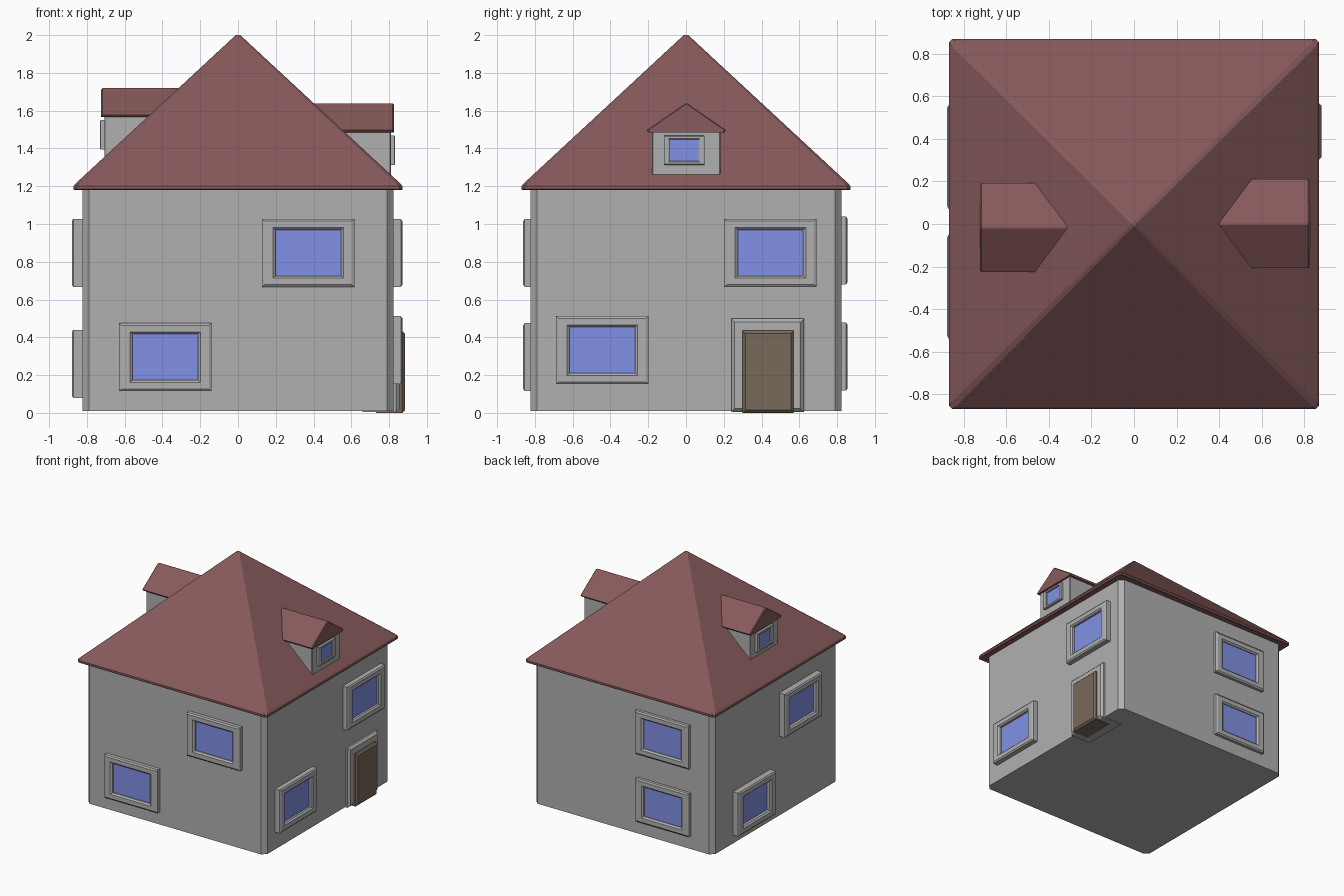
import bpy, bmesh
from math import pi

if "Cube" in bpy.data.objects:
    bpy.data.objects.remove(bpy.data.objects["Cube"])

FRONT, RIGHT, BACK, LEFT = 0, pi / 2, pi, -pi / 2


def material(name, rgb):
    m = bpy.data.materials.new(name)
    m.diffuse_color = (*rgb, 1)
    m.use_nodes = True
    m.node_tree.nodes["Principled BSDF"].inputs["Base Color"].default_value = m.diffuse_color
    return m


GREY = material("wall_grey", (0.434, 0.434, 0.434))
RED = material("roof_red", (0.246, 0.102, 0.106))
BLUE = material("glass_blue", (0.22, 0.283, 0.79))
BROWN = material("door_brown", (0.19, 0.144, 0.102))


def loft(name, rings, mat=GREY, angle=0, closed=False):
    """Skin a stack of equal-length rings; cap the ends, or join last to first."""
    bm = bmesh.new()
    loops = [[bm.verts.new(p) for p in r] for r in rings]
    n = len(rings[0])
    pairs = list(zip(loops, loops[1:]))
    if closed:
        pairs.append((loops[-1], loops[0]))
    else:
        bm.faces.new(loops[0])
        bm.faces.new(loops[-1])
    for a, b in pairs:
        for i in range(n):
            j = (i + 1) % n
            bm.faces.new((a[i], a[j], b[j], b[i]))
    bmesh.ops.recalc_face_normals(bm, faces=bm.faces)
    me = bpy.data.meshes.new(name)
    bm.to_mesh(me)
    bm.free()
    me.materials.append(mat)
    ob = bpy.data.objects.new(name, me)
    ob.rotation_euler.z = angle
    bpy.context.collection.objects.link(ob)
    return ob


def square(r, c, z):
    """Horizontal square of half size r with corners cut by c."""
    k = r - c
    return [(x, y, z) for x, y in ((k, -r), (r, -k), (r, k), (k, r),
                                   (-k, r), (-r, k), (-r, -k), (-k, -r))]


def rect(u0, u1, z0, z1, iu, iz, dist):
    """Upright inset rectangle facing -y at a distance from the centre."""
    return [(u0 + iu, -dist, z0 + iz), (u1 - iu, -dist, z0 + iz),
            (u1 - iu, -dist, z1 - iz), (u0 + iu, -dist, z1 - iz)]


def block(name, size, back, front, bevel=0, mat=GREY, angle=0):
    """Box on one side of the house with a bevelled front."""
    rings = [rect(*size, 0, 0, back), rect(*size, 0, 0, front - bevel)]
    if bevel:
        rings.append(rect(*size, bevel, bevel, front))
    return loft(name, rings, mat, angle)


def window(name, angle, u, z, w, h, wall, front, ru, rz):
    """Mitred frame (rim ru wide at the sides, rz above and below) and glass."""
    size = (u - w / 2, u + w / 2, z - h / 2, z + h / 2)
    e = rz * 0.2
    profile = [(0, wall - 0.03), (0, front - e * 0.7), (0.2, front),
               (0.8, front), (1, front - e), (1, wall - 0.03)]
    loft(name + "_frame", [rect(*size, t * ru, t * rz, d) for t, d in profile],
         angle=angle, closed=True)
    glass = (size[0] + ru * 0.9, size[1] - ru * 0.9,
             size[2] + rz * 0.9, size[3] - rz * 0.9)
    block(name + "_glass", glass, wall - 0.02, wall + (front - wall) * 0.4,
          mat=BLUE, angle=angle)


# House body and hipped roof
loft("walls", [square(0.823, 0.035, 0.01), square(0.823, 0.035, 1.19)])
loft("roof", [square(0.866, 0.014, 1.18), square(0.87, 0.014, 1.184),
              square(0.87, 0.014, 1.2), square(0.86, 0.02, 1.214),
              square(0.012, 0.011, 2.0)], RED)

# House windows: side, sideways position, height, front distance
for name, angle, u, z, front in (
        ("front_upper_window", FRONT, 0.372, 0.847, 0.862),
        ("front_lower_window", FRONT, -0.385, 0.295, 0.862),
        ("right_upper_window", RIGHT, 0.447, 0.847, 0.87),
        ("right_lower_window", RIGHT, -0.443, 0.332, 0.87),
        ("back_upper_window", BACK, 0.372, 0.86, 0.855),
        ("back_lower_window", BACK, 0.375, 0.298, 0.855),
        ("left_upper_window", LEFT, 0.295, 0.847, 0.88),
        ("left_lower_window", LEFT, -0.315, 0.26, 0.88)):
    window(name, angle, u, z, 0.49, 0.36, 0.823, front, 0.072, 0.058)

# Door on the right side
block("door_frame", (0.24, 0.625, 0.004, 0.50), 0.66, 0.855, 0.018, angle=RIGHT)
block("door", (0.30, 0.57, 0.0, 0.435), 0.73, 0.883, 0.014, BROWN, RIGHT)


# Dormers: gable roof, wall box and small window
def dormer(name, angle, u, dist, dz):
    block(name + "_walls", (u - 0.183, u + 0.18, 1.255 + dz, 1.50 + dz),
          dist - 0.32, dist - 0.016, 0.005, angle=angle)

    def gable(s, d):
        return [(u + x * s, -d, 1.485 + dz + z * s) for x, z in
                ((-0.20, 0), (0.20, 0), (0.21, 0.012), (0.006, 0.153),
                 (-0.006, 0.153), (-0.21, 0.012))]
    loft(name + "_roof", [gable(1, dist - 0.52), gable(1, dist - 0.006),
                          gable(0.96, dist)], RED, angle)
    window(name + "_window", angle, u - 0.012, 1.391 + dz, 0.215, 0.155,
           dist - 0.016, dist + 0.006, 0.03, 0.02)


dormer("right_dormer", RIGHT, 0.002, 0.825, 0.0)
dormer("left_dormer", LEFT, 0.016, 0.724, 0.081)
